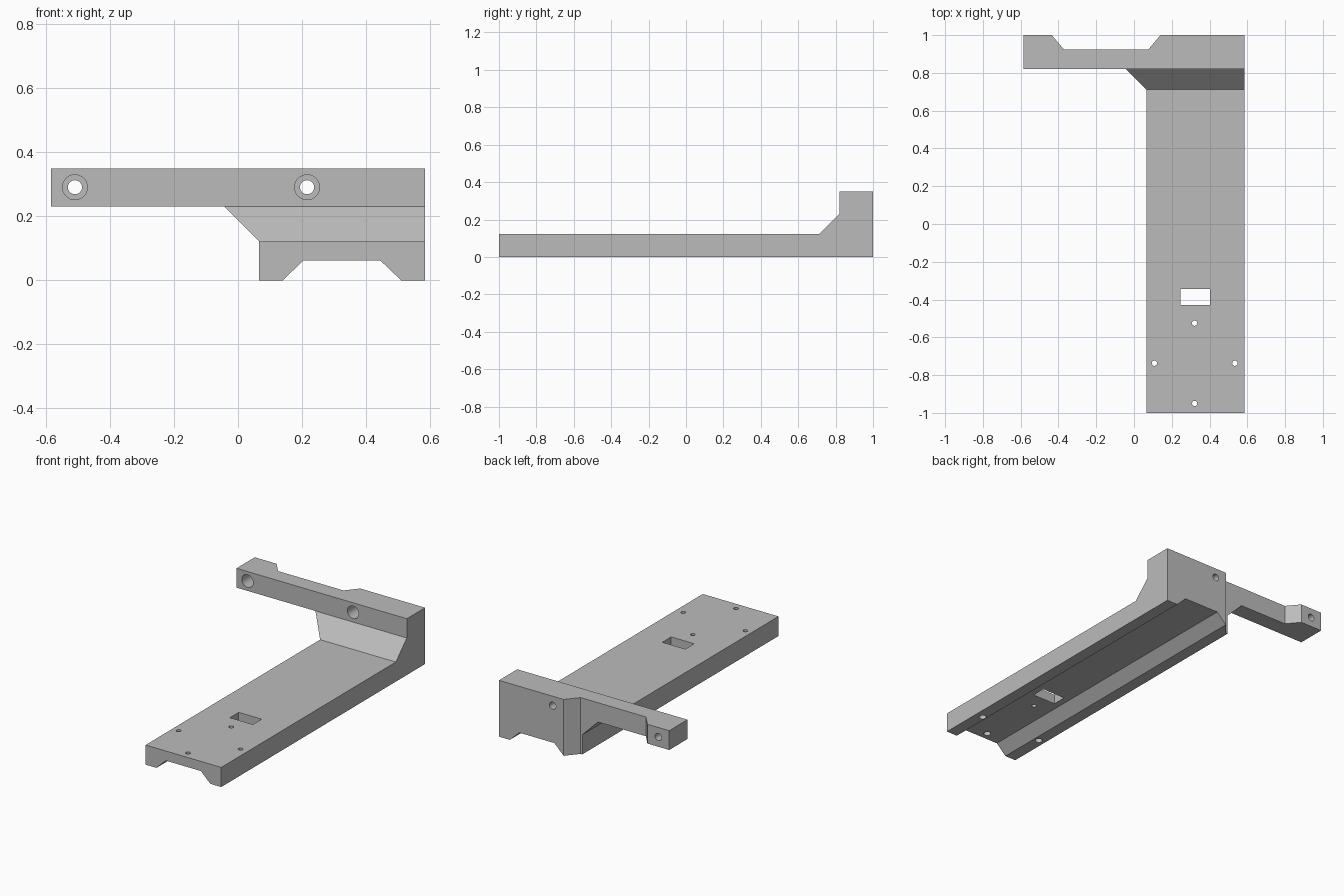
import bpy, bmesh, math

old = bpy.data.objects.get("Cube")
if old:
    bpy.data.objects.remove(old, do_unlink=True)

grey = bpy.data.materials.new("plain grey")
grey.use_nodes = True
colour = (0.5, 0.5, 0.5, 1)
grey.diffuse_color = colour
grey.node_tree.nodes["Principled BSDF"].inputs["Base Color"].default_value = colour


def prism(name, points, axis, lo, hi):
    """Extrude a 2D outline along the named axis from lo to hi."""
    place = {"x": lambda a, b, t: (t, a, b),
             "y": lambda a, b, t: (a, t, b),
             "z": lambda a, b, t: (a, b, t)}[axis]
    bm = bmesh.new()
    rings = [[bm.verts.new(place(a, b, t)) for a, b in points] for t in (lo, hi)]
    for ring in rings:
        bm.faces.new(ring)
    n = len(points)
    for i in range(n):
        j = (i + 1) % n
        bm.faces.new((rings[0][i], rings[0][j], rings[1][j], rings[1][i]))
    bmesh.ops.recalc_face_normals(bm, faces=bm.faces)
    mesh = bpy.data.meshes.new(name)
    bm.to_mesh(mesh)
    bm.free()
    mesh.materials.append(grey)
    ob = bpy.data.objects.new(name, mesh)
    bpy.context.collection.objects.link(ob)
    return ob


def circle(cx, cy, r, sides=32):
    return [(cx + r * math.cos(math.tau * i / sides),
             cy + r * math.sin(math.tau * i / sides)) for i in range(sides)]


# Front outline: channelled base, sloping gusset and side arm
bracket = prism("bracket", [
    (0.065, 0), (0.14, 0), (0.205, 0.062), (0.445, 0.062), (0.51, 0), (0.585, 0),
    (0.585, 0.35), (-0.585, 0.35), (-0.585, 0.23), (-0.043, 0.23), (0.065, 0.122),
], "y", -1, 1)

cutters = [
    # Space above the base, leaving the upright and its sloped foot
    prism("front_space_cutter", [(-1.1, 0.122), (0.713, 0.122), (0.821, 0.23),
                                 (0.821, 0.5), (-1.1, 0.5)], "x", -1, 1),
    # Relief behind the arm
    prism("back_relief_cutter", [(-0.435, 1), (-0.372, 0.925), (0.077, 0.925),
                                 (0.14, 1), (0.14, 1.1), (-0.435, 1.1)], "z", -1, 1),
    # Rectangular slot in the base
    prism("slot_cutter", [(0.245, -0.43), (0.403, -0.43),
                          (0.403, -0.343), (0.245, -0.343)], "z", -1, 1),
]

# Counterbored bolt holes through the arm
for x in (-0.51, 0.216):
    cutters.append(prism("bolt_hole_cutter", circle(x, 0.291, 0.022), "y", 0.7, 1.1))
    cutters.append(prism("bolt_head_cutter", circle(x, 0.291, 0.039), "y", 0.7, 0.915))

# Small screw holes, three of them wider underneath
for x, y, wide in ((0.108, -0.737, True), (0.534, -0.737, True),
                   (0.321, -0.95, True), (0.321, -0.525, False)):
    cutters.append(prism("screw_hole_cutter", circle(x, y, 0.014, 24), "z", -0.1, 0.2))
    if wide:
        cutters.append(prism("screw_head_cutter", circle(x, y, 0.021, 24), "z", -0.1, 0.085))

bpy.ops.object.select_all(action="DESELECT")
bpy.context.view_layer.objects.active = bracket
bracket.select_set(True)
for cutter in cutters:
    cutter.hide_render = True
    mod = bracket.modifiers.new("cut", "BOOLEAN")
    mod.operation = "DIFFERENCE"
    mod.solver = "EXACT"
    mod.object = cutter
    bpy.ops.object.modifier_apply(modifier=mod.name)
    bpy.data.objects.remove(cutter, do_unlink=True)

# Smooth hole walls, crisp edges
bpy.ops.object.shade_smooth_by_angle(angle=math.radians(25))
